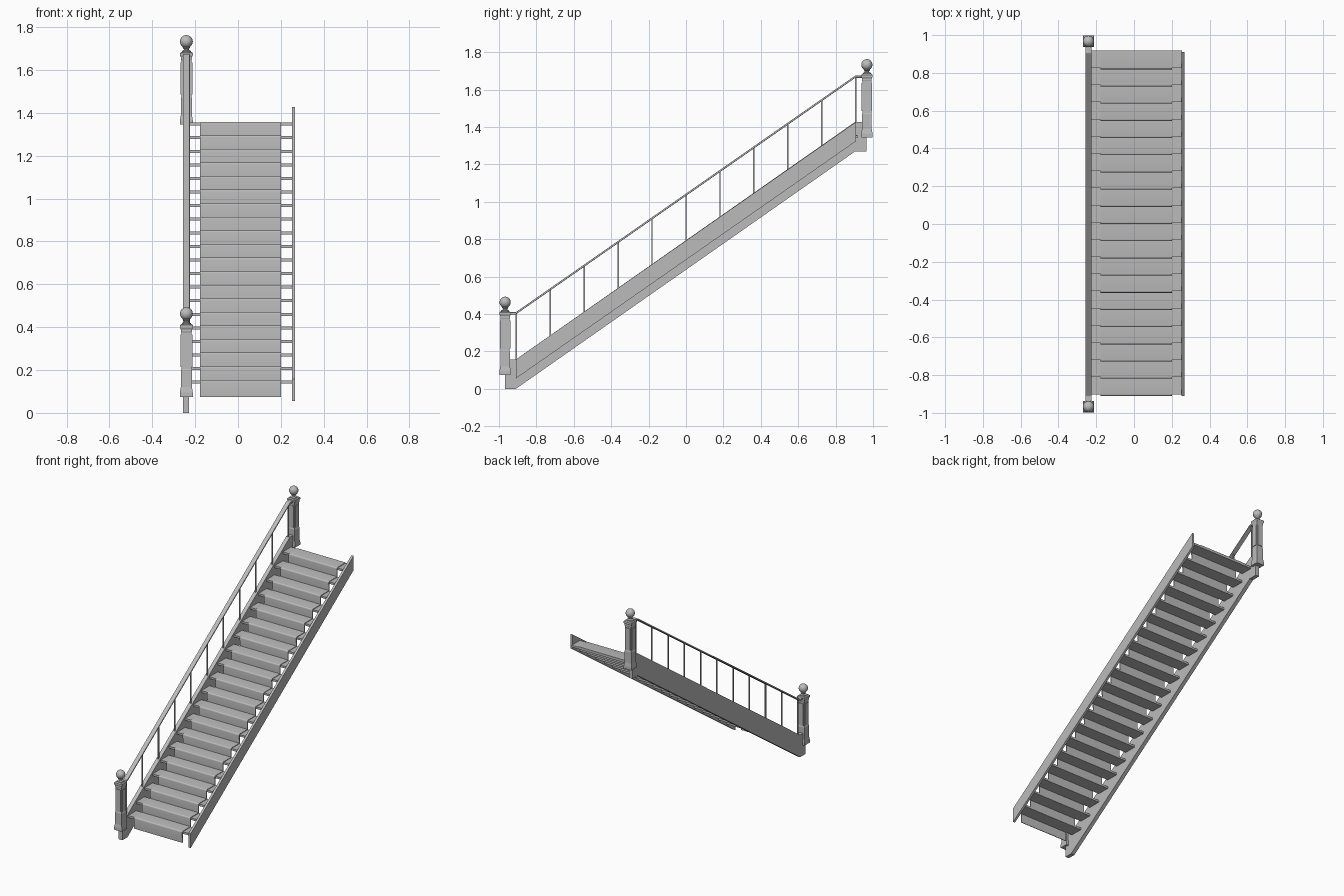
import bpy, bmesh, math
from mathutils import Vector

cube = bpy.data.objects.get("Cube")
if cube:
    bpy.data.objects.remove(cube, do_unlink=True)

grey = bpy.data.materials.new("plain_grey")
grey.use_nodes = True
COLOUR = (0.5, 0.5, 0.5, 1)
grey.diffuse_color = COLOUR
grey.node_tree.nodes["Principled BSDF"].inputs["Base Color"].default_value = COLOUR

STEPS, GO, RISE = 20, 0.091, 0.0634
SLOPE = 0.699
SIDE_X = -0.241      # centre line of the balustrade


def finish(name, bm, smooth=False):
    bmesh.ops.recalc_face_normals(bm, faces=bm.faces)
    mesh = bpy.data.meshes.new(name)
    bm.to_mesh(mesh)
    bm.free()
    mesh.materials.append(grey)
    obj = bpy.data.objects.new(name, mesh)
    bpy.context.collection.objects.link(obj)
    if smooth:
        bpy.ops.object.select_all(action='DESELECT')
        obj.select_set(True)
        bpy.context.view_layer.objects.active = obj
        bpy.ops.object.shade_smooth_by_angle(angle=math.radians(40))
    return obj


def add_prism(bm, outline, x0, x1):
    """Extrude a closed (y, z) outline from x0 to x1."""
    face = bm.faces.new([bm.verts.new((x0, y, z)) for y, z in outline])
    new = bmesh.ops.extrude_face_region(bm, geom=[face])["geom"]
    verts = [v for v in new if isinstance(v, bmesh.types.BMVert)]
    bmesh.ops.translate(bm, verts=verts, vec=(x1 - x0, 0, 0))


def add_box(bm, lo, hi):
    add_prism(bm, [(lo[1], lo[2]), (hi[1], lo[2]), (hi[1], hi[2]), (lo[1], hi[2])], lo[0], hi[0])


def add_lathe(bm, profile, centre, sides, turn=0.0):
    """Stack rings of (radius, height) about a vertical axis."""
    rings = []
    for r, z in profile:
        rings.append([bm.verts.new(Vector(centre) + Vector((
            r * math.cos(turn + math.tau * k / sides),
            r * math.sin(turn + math.tau * k / sides), z))) for k in range(sides)])
    for a, b in zip(rings, rings[1:]):
        for k in range(sides):
            n = (k + 1) % sides
            bm.faces.new((a[k], a[n], b[n], b[k]))
    bm.faces.new(rings[0])
    bm.faces.new(rings[-1])


# Stringers: a plain wall board and an outer board with level ends
bm = bmesh.new()
add_prism(bm, [(-0.91, 0.055), (0.91, 1.325), (0.91, 1.428), (-0.91, 0.157)], 0.251, 0.267)
finish("wall_stringer", bm)

bm = bmesh.new()
add_prism(bm, [(-0.967, 0), (-0.91, 0), (0.905, 1.27), (0.965, 1.27), (0.965, 1.36),
               (0.94, 1.428), (0.905, 1.428), (-0.91, 0.157), (-0.94, 0.157),
               (-0.945, 0.09), (-0.967, 0.075)], -0.256, -0.228)
finish("outer_stringer", bm)

# Treads, each with a runner wrapped over a rounded nose and down the riser
treads, runner = bmesh.new(), bmesh.new()
for i in range(STEPS):
    y, z = -0.902 + GO * i, 0.15 + RISE * i
    add_box(treads, (-0.23, y, z - 0.014), (0.253, y + GO, z))
    r = 0.009
    nose = [(y + r * (1 - math.sin(a)) - 0.008, z + 0.004 - r * (1 - math.cos(a)))
            for a in (math.pi / 2 * k / 4 for k in range(5))]
    outline = [(y + GO, z - 0.001), (y + GO, z + 0.004)] + nose
    outline += [(y - 0.005, z - 0.077), (y - 0.001, z - 0.077), (y - 0.001, z - 0.001)]
    add_prism(runner, outline, -0.178, 0.2)
finish("treads", treads)
finish("stair_runner", runner, smooth=True)

# Handrail with level ends
path = [(-0.945, 0.41), (-0.91, 0.41), (0.905, 1.675), (0.945, 1.675)]
bm = bmesh.new()
add_prism(bm, path + [(y, z - 0.012) for y, z in reversed(path)], SIDE_X - 0.016, SIDE_X + 0.016)
rail = finish("handrail", bm)
bevel = rail.modifiers.new("soft_edges", 'BEVEL')
bevel.width, bevel.segments = 0.003, 2

# Balusters
bm = bmesh.new()
for i in range(11):
    y = -0.907 + 0.1814 * i
    base = 0.157 + SLOPE * (y + 0.91)
    top = 0.402 + SLOPE * (y + 0.91)
    add_box(bm, (SIDE_X - 0.0035, y - 0.0035, base - 0.01), (SIDE_X + 0.0035, y + 0.0035, top))
finish("balusters", bm)

# Newel posts: square shaft with raised panels, moulded cap and ball
shaft = [(0.030, 0), (0.030, 0.02), (0.026, 0.045), (0.026, 0.125), (0.0235, 0.13),
         (0.0235, 0.3), (0.026, 0.305), (0.026, 0.315), (0.030, 0.322), (0.030, 0.334),
         (0.024, 0.34)]
neck = [(0.021, 0.338), (0.021, 0.344), (0.012, 0.349), (0.012, 0.354), (0.018, 0.360)]
ball = [(0.030 * math.cos(a), 0.388 + 0.030 * math.sin(a))
        for a in (math.radians(d) for d in range(-60, 90, 12))]
for name, y, z in (("lower", -0.967, 0.075), ("upper", 0.967, 1.345)):
    centre = (SIDE_X, y, z)
    bm = bmesh.new()
    add_lathe(bm, [(r * math.sqrt(2), h) for r, h in shaft], centre, 4, math.pi / 4)
    for wide, deep in ((0.018, 0.0275), (0.0275, 0.018)):
        add_box(bm, (SIDE_X - wide, y - deep, z + 0.14), (SIDE_X + wide, y + deep, z + 0.29))
    finish(name + "_newel_post", bm)
    bm = bmesh.new()
    add_lathe(bm, neck + ball, centre, 20)
    finish(name + "_ball_finial", bm, smooth=True)
